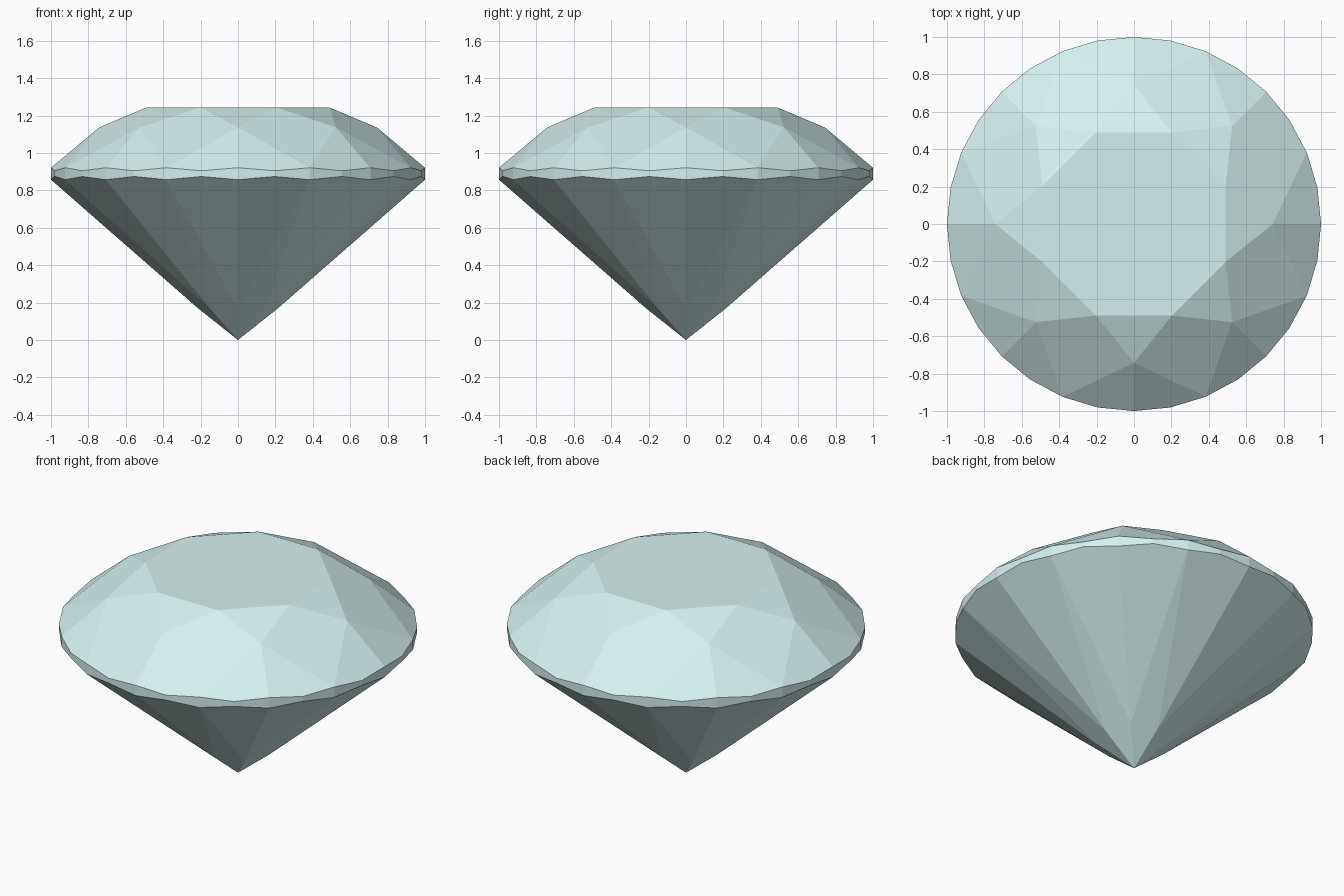
import bpy, bmesh
from math import cos, sin, radians
from mathutils import Vector
from mathutils.geometry import intersect_line_plane, normal

cube = bpy.data.objects.get("Cube")
if cube:
    bpy.data.objects.remove(cube, do_unlink=True)

HEIGHT, GIRDLE_TOP, GIRDLE_LOW = 1.243, 0.921, 0.857
TABLE_R, STAR_R, LOWER_R = 0.53, 0.742, 0.21
FOLDS = 8
STEP = 360 / FOLDS / 4          # angle between neighbouring girdle corners


def polar(radius, z, step):
    a = radians(step * STEP)
    return Vector((radius * cos(a), radius * sin(a), z))


def on_main_facet(radius, inner_r, inner_z, rim_z):
    """Height at which a corner two steps aside lies on the main facet's plane."""
    reach = radius * cos(radians(2 * STEP))
    return inner_z + (rim_z - inner_z) * (reach - inner_r) / (1 - inner_r)


def scallop(corner_r, corner_z, rim_z):
    """Height of the rim where a half facet meets the girdle mid-way."""
    corner = polar(corner_r, corner_z, 0)
    rim_a, rim_b = polar(1, rim_z, 0), polar(1, rim_z, 2)
    foot = polar(1, 0, 1)
    hit = intersect_line_plane(foot, foot + Vector((0, 0, 1)), corner,
                               normal(corner, rim_a, rim_b))
    return hit.z


STAR_Z = on_main_facet(STAR_R, TABLE_R, HEIGHT, GIRDLE_TOP)
LOWER_Z = on_main_facet(LOWER_R, 0, 0, GIRDLE_LOW)
TOP_DIP = scallop(STAR_R, STAR_Z, GIRDLE_TOP)
LOW_DIP = scallop(LOWER_R, LOWER_Z, GIRDLE_LOW)

bm = bmesh.new()


def facet(*points):
    bm.faces.new([bm.verts.new(p) for p in points])


def table(s): return polar(TABLE_R, HEIGHT, s)
def star(s): return polar(STAR_R, STAR_Z, s)
def lower(s): return polar(LOWER_R, LOWER_Z, s)
def rim_top(s): return polar(1, TOP_DIP if s % 2 else GIRDLE_TOP, s)
def rim_low(s): return polar(1, LOW_DIP if s % 2 else GIRDLE_LOW, s)


culet = Vector((0, 0, 0))
centres = [2 + 4 * k for k in range(FOLDS)]

# Table
facet(*[table(c) for c in centres])

for c in centres:
    # Crown kite and star facets
    facet(table(c), star(c - 2), rim_top(c), star(c + 2))
    facet(table(c), star(c + 2), table(c + 4))
    # Pavilion main facet
    facet(culet, lower(c - 2), rim_low(c), lower(c + 2))
    for side in (-1, 1):
        mid, edge = c + side, c + 2 * side
        # Upper and lower half facets
        facet(star(edge), rim_top(edge), rim_top(mid), rim_top(c))
        facet(lower(edge), rim_low(edge), rim_low(mid), rim_low(c))
        # Girdle
        for a, b in ((c, mid), (mid, edge)):
            facet(rim_low(a), rim_low(b), rim_top(b), rim_top(a))

bmesh.ops.remove_doubles(bm, verts=bm.verts, dist=0.0001)
bmesh.ops.recalc_face_normals(bm, faces=bm.faces)
mesh = bpy.data.meshes.new("cut_gem")
bm.to_mesh(mesh)
bm.free()
gem = bpy.data.objects.new("cut_gem", mesh)
bpy.context.collection.objects.link(gem)

# Pale icy blue
ice = bpy.data.materials.new("pale_ice")
ice.use_nodes = True
colour = (0.67, 0.87, 0.87, 1)
ice.diffuse_color = colour
ice.node_tree.nodes["Principled BSDF"].inputs["Base Color"].default_value = colour
mesh.materials.append(ice)
